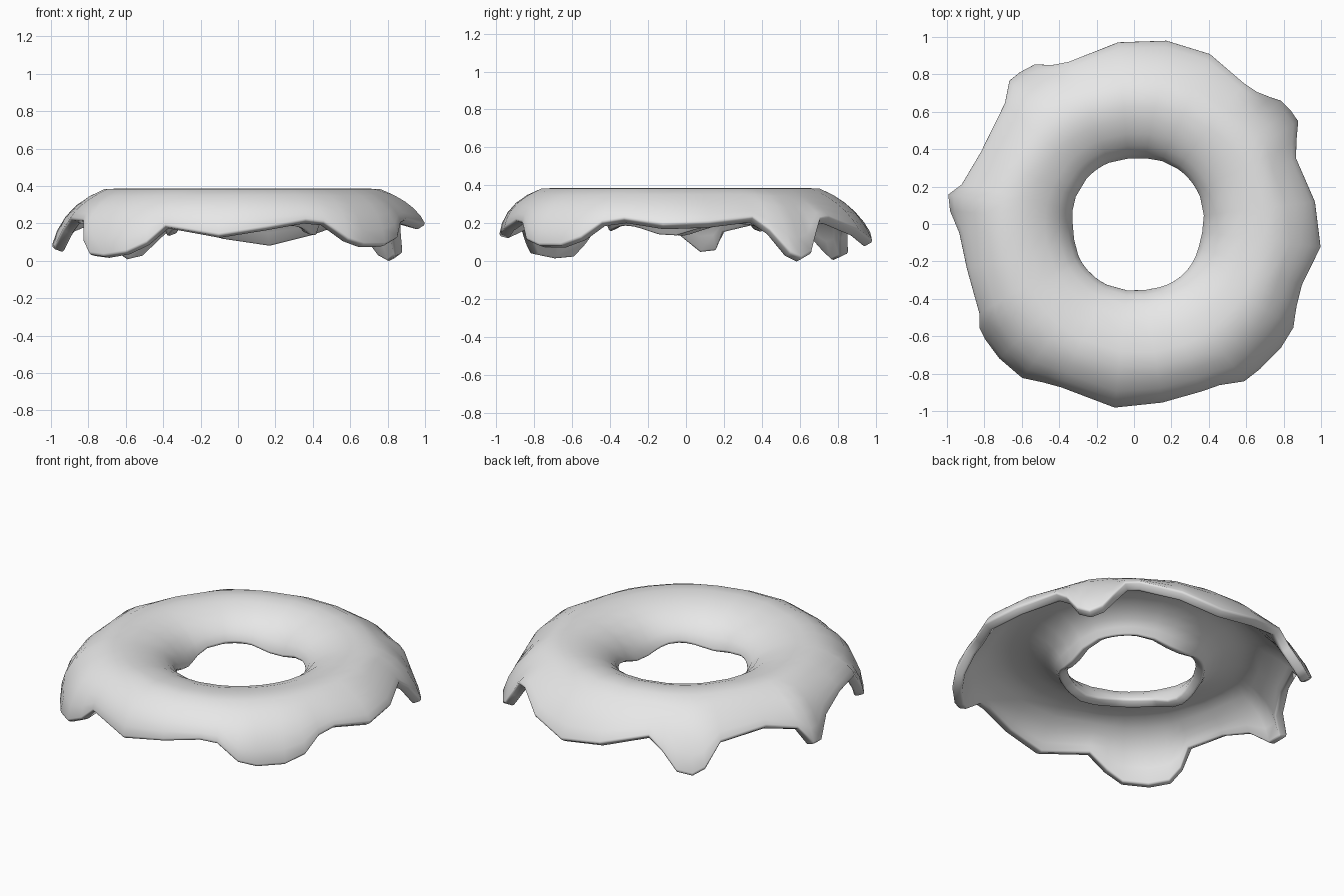
import bpy
import bmesh
import math
from mathutils import Vector

default_cube = bpy.data.objects.get("Cube")
if default_cube:
    bpy.data.objects.remove(default_cube, do_unlink=True)

# Dripping outer edge: angle in degrees, radius, height
DRIP_EDGE = [
    (7, .98, .21), (22, .94, .24), (27, .98, .17), (32, 1.04, .05),
    (36, 1.04, .02), (40, 1.03, .05), (43, 1, .13), (47, .97, .23),
    (52, .96, .24), (66, 1, .17), (80, 1, .11), (95, .98, .15),
    (112, .94, .23), (117, .96, .15), (122, 1.01, .05), (127, 1.02, .03),
    (131, 1.02, .07), (137, .95, .2), (155, .91, .23), (167, .95, .18),
    (171, 1.01, .08), (176, .99, .07), (183, .94, .17), (195, .93, .23),
    (210, .96, .22), (214, 1, .11), (218, 1.01, .04), (225, 1.02, .03),
    (234, 1.02, .05), (240, .98, .1), (246, .96, .19), (264, .99, .14),
    (279, .97, .18), (292, .97, .22), (298, .98, .21), (305, 1.03, .12),
    (311, 1.03, .09), (320, 1.03, .09), (327, 1.02, .13), (333, .98, .21),
    (340, .96, .23), (353, 1.01, .2),
]

# Sags around the hole: angle in degrees, drop
HOLE_SAGS = [(-12, .07), (88, .05), (185, .07), (280, .04)]


def make_material(name, colour):
    material = bpy.data.materials.new(name)
    material.use_nodes = True
    material.diffuse_color = colour
    material.node_tree.nodes["Principled BSDF"].inputs["Base Color"].default_value = colour
    return material


def bezier(start, control, end, t):
    """Point on a quadratic curve in the radius/height plane."""
    return start.lerp(control, t).lerp(control.lerp(end, t), t)


def hole_drop(angle):
    """How far the edge of the hole sags at this angle."""
    total = 0
    for centre, drop in HOLE_SAGS:
        offset = (angle - centre + 180) % 360 - 180
        total += drop * math.exp(-(offset / 22) ** 2)
    return total


def cross_section(angle, radius, height):
    """Profile running from the hole edge over the crown to the drip edge."""
    drop = hole_drop(angle)
    a = math.radians(angle)
    # The crown sits a little towards the front left
    shift = .025 * math.cos(a) - .03 * math.sin(a)
    hole = Vector((.36 + .02 * math.cos(a) - .25 * drop, .225 - drop))
    inner_crown = Vector((.58 + shift / 2, .382))
    outer_crown = Vector((.74 + shift, .388))
    rim = Vector((radius, height))
    inner_control = Vector((hole.x + .04, .335))
    outer_control = Vector((radius - .055 - .035 * math.sin(a), .315))
    points = [bezier(hole, inner_control, inner_crown, i / 4) for i in range(4)]
    points += [inner_crown, Vector((.66 + shift, .392))]
    points += [bezier(outer_crown, outer_control, rim, i / 5) for i in range(6)]
    return points


# Icing surface: one cross-section per edge point, bridged around the ring
bm = bmesh.new()
columns = []
for angle, radius, height in DRIP_EDGE:
    a = math.radians(angle)
    columns.append([bm.verts.new((p.x * math.cos(a), p.x * math.sin(a), p.y))
                    for p in cross_section(angle, radius, height)])
for index, column in enumerate(columns):
    following = columns[(index + 1) % len(columns)]
    for j in range(len(column) - 1):
        bm.faces.new((column[j], column[j + 1], following[j + 1], following[j]))
bm.normal_update()

mesh = bpy.data.meshes.new("icing")
bm.to_mesh(mesh)
bm.free()
icing = bpy.data.objects.new("icing", mesh)
bpy.context.collection.objects.link(icing)
mesh.materials.append(make_material("plain grey", (.8, .8, .8, 1)))

# Thickness kept inside the outer surface, with rounded rims
shell = icing.modifiers.new("thickness", 'SOLIDIFY')
shell.thickness = .058
shell.offset = -1
rounding = icing.modifiers.new("rounded rims", 'BEVEL')
rounding.width = .012
rounding.segments = 2
rounding.limit_method = 'ANGLE'
rounding.angle_limit = math.radians(60)

bpy.ops.object.select_all(action='DESELECT')
icing.select_set(True)
bpy.context.view_layer.objects.active = icing
for modifier in (shell, rounding):
    bpy.ops.object.modifier_apply(modifier=modifier.name)
bpy.ops.object.shade_smooth()

# Rest the lowest drip on the ground
lowest = min(v.co.z for v in icing.data.vertices)
for v in icing.data.vertices:
    v.co.z -= lowest
